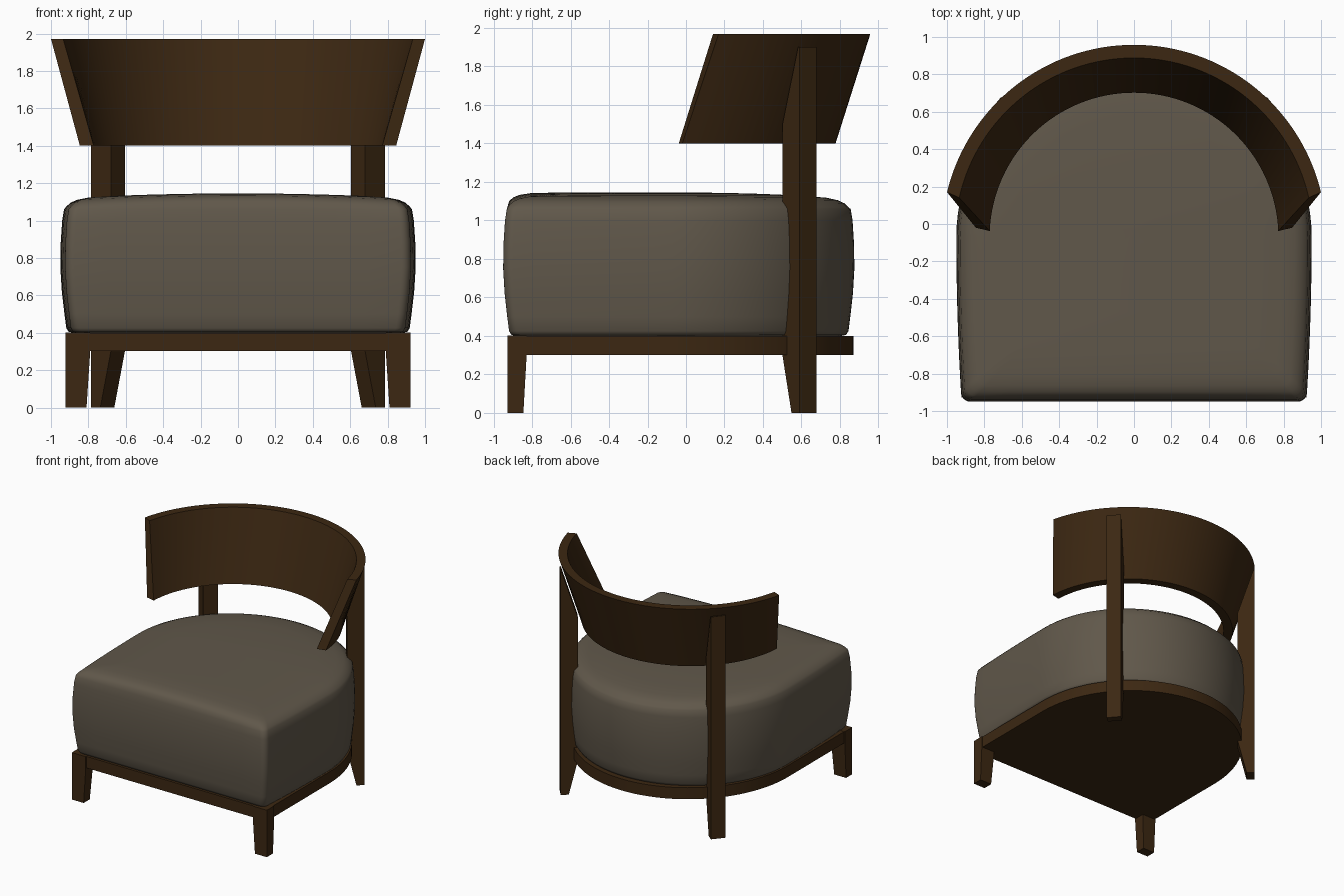
import bpy, bmesh, math
from mathutils import Vector

if "Cube" in bpy.data.objects:
    bpy.data.objects.remove(bpy.data.objects["Cube"])

CY = -0.07  # shared centre of the rounded back


def material(name, col):
    m = bpy.data.materials.new(name)
    m.diffuse_color = (*col, 1)
    m.use_nodes = True
    m.node_tree.nodes["Principled BSDF"].inputs["Base Color"].default_value = m.diffuse_color
    return m


wood = material("dark wood", (0.045, 0.0205, 0.006))
fabric = material("taupe fabric", (0.118, 0.097, 0.069))


def make(name, bm, mat, smooth=None):
    bmesh.ops.recalc_face_normals(bm, faces=bm.faces)
    me = bpy.data.meshes.new(name)
    bm.to_mesh(me)
    bm.free()
    me.materials.append(mat)
    ob = bpy.data.objects.new(name, me)
    bpy.context.collection.objects.link(ob)
    if smooth:
        bpy.ops.object.select_all(action='DESELECT')
        ob.select_set(True)
        bpy.context.view_layer.objects.active = ob
        bpy.ops.object.shade_smooth_by_angle(angle=math.radians(smooth))
    return ob


def loft(bm, rings, closed=True):
    """Skin a list of point rings and cap both ends."""
    rows = [[bm.verts.new(p) for p in r] for r in rings]
    n = len(rows[0])
    for a, b in zip(rows, rows[1:]):
        for i in range(n):
            j = (i + 1) % n
            bm.faces.new((a[i], a[j], b[j], b[i]))
    bm.faces.new(rows[0])
    bm.faces.new(rows[-1])


def outline(rx, ry, front, corner, bow):
    """D shape: round back, near-straight sides, small front corners."""
    pts = [(rx * math.cos(t), CY + ry * math.sin(t))
           for t in (math.pi * i / 48 for i in range(49))]
    left = []
    y0 = front + corner
    for i in range(1, 9):
        k = i / 8
        left.append((-(rx - bow * k * k), CY + (y0 - CY) * k))
    cx = rx - bow - corner
    for i in range(1, 7):
        t = math.pi / 2 * i / 6
        left.append((-cx - corner * math.cos(t), y0 - corner * math.sin(t)))
    left += [(-cx * (1 - i / 5), front) for i in range(1, 5)]
    right = [(-x, y) for x, y in reversed(left)]
    return pts + left + [(0, front)] + right


# cushion: bulged sides, rounded edge, crowned top
shape = outline(0.95, 0.945, -0.95, 0.05, 0.025)
mid = -0.04
rings = []
for d, z in [(0.07, 0.4), (0.045, 0.405), (0.032, 0.425), (0.022, 0.5), (0.008, 0.62),
             (0, 0.75), (0.002, 0.88), (0.01, 1.0), (0.02, 1.06)]:
    s = 1 - d / 0.95
    rings.append([(x * s, mid + (y - mid) * s, z) for x, y in shape])
for d, drop in [(0.032, 0.045), (0.055, 0.025), (0.09, 0.012), (0.15, 0.003), (0.3, 0),
                (0.5, 0), (0.7, 0), (0.87, 0), (0.94, 0)]:
    s = 1 - d / 0.95
    ring = []
    for x, y in shape:
        px, py = x * s, mid + (y - mid) * s
        ring.append((px, py, 1.145 - drop - 0.03 * px * px - 0.045 * max(0, py) ** 2))
    rings.append(ring)
bm = bmesh.new()
loft(bm, rings)
make("seat_cushion", bm, fabric, 50)

# base panel under the cushion
bm = bmesh.new()
plate = outline(0.915, 0.94, -0.92, 0.004, 0)
loft(bm, [[(x, y, z) for x, y in plate] for z in (0.302, 0.4)])
make("seat_base", bm, wood, 30)

# curved, outward-flared backrest band
bm = bmesh.new()
sections = []
N = 64
for i in range(N + 1):
    sec = []
    for r, z, a0 in [(0.772, 1.4, 2.4), (0.847, 1.4, 3.4), (1.028, 1.97, 13.5), (0.958, 1.97, 12.7)]:
        a = math.radians(a0 + (180 - 2 * a0) * i / N)
        sec.append((r * math.cos(a), CY + r * math.sin(a), z))
    sections.append(sec)
loft(bm, sections)
make("backrest", bm, wood, 30)

# legs, mirrored left and right
out = Vector((0.77, 0.64, 0)).normalized()
side = Vector((-out.y, out.x, 0))
profile = [(0.005, 0), (0.0685, 0), (0.0685, 1.9), (0.058, 1.9), (-0.0685, 1.5), (-0.0685, 0.3)]
for sx, tag in ((1, "right"), (-1, "left")):
    # back leg: tapered foot, wedge top following the backrest
    bm = bmesh.new()
    ends = []
    for w in (-0.0585, 0.0585):
        ring = []
        for r, z in profile:
            p = Vector((0.695, 0.59, z)) + out * r + side * w
            ring.append((sx * p.x, p.y, p.z))
        ends.append(ring)
    loft(bm, ends)
    make("back_leg_" + tag, bm, wood)

    # front leg: slightly tapered block
    bm = bmesh.new()
    rings = []
    for z, xi, yi in ((0, 0.81, -0.845), (0.302, 0.79, -0.828), (0.401, 0.79, -0.828)):
        rings.append([(sx * x, y, z) for x, y in
                      ((xi, -0.928), (0.922, -0.928), (0.922, yi), (xi, yi))])
    loft(bm, rings)
    make("front_leg_" + tag, bm, wood)
